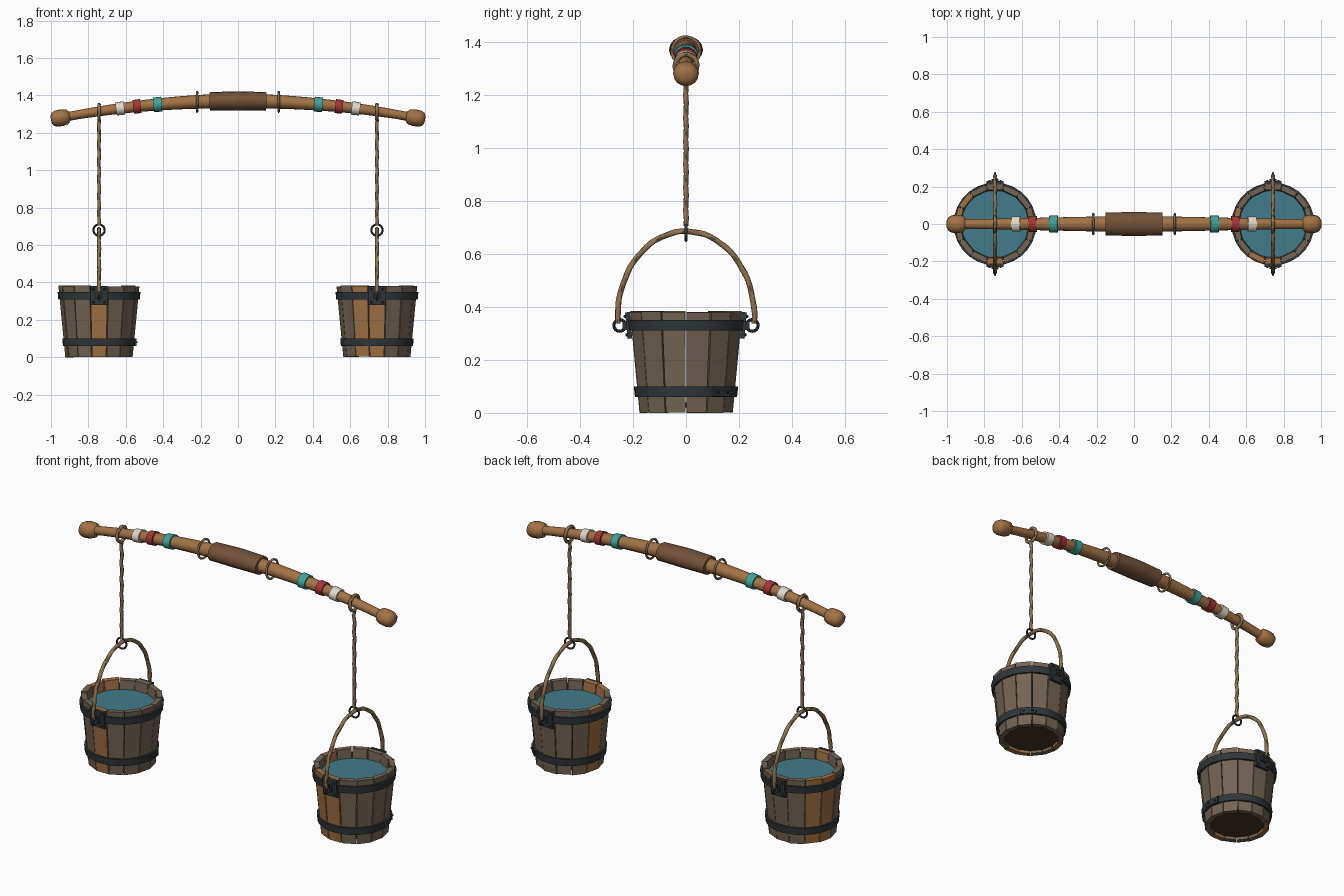
import bpy, bmesh, random
from math import sin, cos, pi, radians, tau
from mathutils import Vector, Matrix

random.seed(4)
if "Cube" in bpy.data.objects:
    bpy.data.objects.remove(bpy.data.objects["Cube"])


def material(name, *rgb):
    m = bpy.data.materials.new(name)
    m.use_nodes = True
    m.diffuse_color = (*rgb, 1)
    m.node_tree.nodes["Principled BSDF"].inputs["Base Color"].default_value = (*rgb, 1)
    return m


HONEY = material("honey wood", 0.36, 0.17, 0.06)
GREY = material("weathered wood", 0.175, 0.13, 0.09)
DARK = material("dark wood", 0.06, 0.035, 0.02)
LEATHER = material("leather wrap", 0.17, 0.085, 0.042)
ROPE = material("rope", 0.27, 0.175, 0.085)
IRON = material("iron", 0.03, 0.038, 0.042)
WATER = material("water", 0.055, 0.2, 0.26)
TEAL = material("teal band", 0.05, 0.36, 0.33)
RED = material("red band", 0.38, 0.035, 0.035)
WHITE = material("white band", 0.75, 0.7, 0.6)


def finish(name, bm, mats, smooth=None):
    bmesh.ops.recalc_face_normals(bm, faces=bm.faces[:])
    mesh = bpy.data.meshes.new(name)
    bm.to_mesh(mesh)
    bm.free()
    for m in mats:
        mesh.materials.append(m)
    ob = bpy.data.objects.new(name, mesh)
    bpy.context.collection.objects.link(ob)
    if smooth:
        bpy.ops.object.select_all(action="DESELECT")
        ob.select_set(True)
        bpy.context.view_layer.objects.active = ob
        bpy.ops.object.shade_smooth_by_angle(angle=radians(smooth))
    return ob


def sweep(name, path, radius, side, mat, segs=12, flat=1.0, closed=False, lobes=0.0):
    """Tube along a planar path; side is the plane normal, lobes adds rope strands."""
    bm = bmesh.new()
    side = Vector(side)
    path = [Vector(p) for p in path]
    n = len(path)
    rings = []
    for i, p in enumerate(path):
        a, b = (i - 1, (i + 1) % n) if closed else (max(i - 1, 0), min(i + 1, n - 1))
        up = side.cross(path[b] - path[a]).normalized()
        r = radius(i) if callable(radius) else radius
        ring = []
        for k in range(segs):
            t = tau * k / segs
            rr = r * (1 + lobes * cos(3 * t - i * pi / 3))
            ring.append(bm.verts.new(p + side * cos(t) * rr * flat + up * sin(t) * rr))
        rings.append(ring)
    for i in range(n if closed else n - 1):
        r0, r1 = rings[i], rings[(i + 1) % n]
        for k in range(segs):
            j = (k + 1) % segs
            bm.faces.new((r0[k], r0[j], r1[j], r1[k]))
    if not closed:
        bm.faces.new(rings[0])
        bm.faces.new(rings[-1])
    return finish(name, bm, [mat], 45)


def circle(center, radius, u, v, n=24):
    c, u, v = Vector(center), Vector(u), Vector(v)
    return [c + (u * cos(tau * i / n) + v * sin(tau * i / n)) * radius for i in range(n)]


X, Y, Z = (1, 0, 0), (0, 1, 0), (0, 0, 1)


# Carrying pole
def pole_z(x):
    return 1.37 - 0.1 * x * x


def pole_r(x):
    return 0.041 - 0.02 * abs(x)


def pole_piece(name, x0, x1, extra, mat, flat=1.15, steps=4):
    xs = [x0 + (x1 - x0) * i / steps for i in range(steps + 1)]
    return sweep(name, [(x, 0, pole_z(x)) for x in xs],
                 lambda i: pole_r(xs[i]) + extra, Y, mat, 16, flat)


knob = [(0.9, 0.024), (0.913, 0.04), (0.94, 0.045), (0.97, 0.044), (0.99, 0.036), (1.0, 0.018)]
half = [(x / 20, pole_r(x / 20)) for x in range(1, 18)] + knob
profile = [(-x, r) for x, r in reversed(half)] + [(0, pole_r(0))] + half
sweep("carrying_pole", [(x, 0, pole_z(x)) for x, r in profile],
      lambda i: profile[i][1], Y, HONEY, 16, 1.08)
pole_piece("grip_wrap", -0.152, 0.152, 0.011, LEATHER, 1.24, 8)


def add_box(bm, size, matrix):
    bmesh.ops.create_cube(bm, size=1, matrix=matrix @ Matrix.Diagonal((*size, 1)))


def add_rivet(bm, matrix):
    bmesh.ops.create_cone(bm, cap_ends=True, segments=8, radius1=0.007, radius2=0.004,
                          depth=0.008, matrix=matrix @ Matrix.Rotation(pi / 2, 4, "Y"))


def wood_r(z):
    return 0.18 + 0.037 * z / 0.385


def staves(name, cx, honey):
    bm = bmesh.new()
    step = tau / 14
    for k in range(14):
        lo, hi = random.uniform(0, 0.004), random.uniform(0.378, 0.385)
        gap = random.uniform(0.006, 0.014)
        bulge = random.uniform(-0.002, 0.001)
        corners = []
        for z in (lo, hi):
            for thick in (0, 0.03):
                for a in (k * step + gap, (k + 1) * step - gap):
                    r = wood_r(z) + bulge - thick
                    corners.append(bm.verts.new((cx + r * cos(a), r * sin(a), z)))
        a, b, c, d, e, f, g, h = corners
        for quad in ((a, b, d, c), (e, f, h, g), (a, b, f, e),
                     (c, d, h, g), (a, c, g, e), (b, d, h, f)):
            bm.faces.new(quad).material_index = int(k in honey)
    finish(name, bm, [GREY, HONEY])


def hoop(name, cx, z, extra):
    bm = bmesh.new()
    rings = []
    for dz, dr in ((-0.02, extra), (0.02, extra), (0.02, -0.008), (-0.02, -0.008)):
        r = wood_r(z + dz) + dr
        rings.append([bm.verts.new((cx + r * cos(tau * k / 28), r * sin(tau * k / 28), z + dz))
                      for k in range(28)])
    for i in range(4):
        for k in range(28):
            j, m = (k + 1) % 28, (i + 1) % 4
            bm.faces.new((rings[i][k], rings[i][j], rings[m][j], rings[m][k]))
    finish(name, bm, [IRON], 30)


def disc(name, cx, z, radius, depth, mat):
    bm = bmesh.new()
    bmesh.ops.create_cone(bm, cap_ends=True, segments=28, radius1=radius, radius2=radius,
                          depth=depth, matrix=Matrix.Translation((cx, 0, z)))
    finish(name, bm, [mat])


for side, s, honey, lap in (("left", 1, (6, 9, 10), 45), ("right", -1, (5, 6, 10), 5)):
    cx = 0.743 * s

    # Painted bands and grip loop on the pole
    for label, x, w, mat in (("teal", 0.43, 0.045, TEAL), ("red", 0.54, 0.04, RED),
                             ("white", 0.63, 0.045, WHITE)):
        pole_piece(f"{side}_{label}_band", s * x - w / 2, s * x + w / 2, 0.007, mat)
    sweep(f"{side}_grip_loop", circle((0.218 * s, 0, pole_z(0.218)), 0.053, Y, Z), 0.006,
          X, ROPE, 9, closed=True, lobes=0.12)

    # Hanging rope
    sweep(f"{side}_pole_loop", circle((cx, 0, 1.31), 0.042, Y, Z), 0.009,
          X, ROPE, 9, closed=True, lobes=0.12)
    sweep(f"{side}_hanging_rope", [(cx + 0.002 * sin(i), 0, 0.705 + 0.0145 * i) for i in range(40)],
          0.0095, X, ROPE, 9, lobes=0.15)
    sweep(f"{side}_hanging_ring", circle((cx, 0, 0.68), 0.03, X, Z), 0.0055,
          Y, IRON, 8, closed=True)

    # Bucket
    staves(f"{side}_bucket_staves", cx, honey)
    disc(f"{side}_bucket_bottom", cx, 0.03, 0.157, 0.02, DARK)
    disc(f"{side}_water", cx, 0.325, 0.18, 0.01, WATER)
    hoop(f"{side}_upper_hoop", cx, 0.33, 0.008)
    hoop(f"{side}_lower_hoop", cx, 0.08, 0.007)

    # Riveted overlap on the lower hoop
    bm = bmesh.new()
    frame = Matrix.Translation((cx, 0, 0.08)) @ Matrix.Rotation(radians(lap), 4, "Z")
    add_box(bm, (0.012, 0.09, 0.038), frame @ Matrix.Translation((0.19, 0, 0)))
    for y in (-0.025, 0.025):
        add_rivet(bm, frame @ Matrix.Translation((0.199, y, 0)))
    finish(f"{side}_hoop_overlap", bm, [IRON])

    # Handle mounts with their rings
    for end, angle in (("front", -pi / 2), ("back", pi / 2)):
        bm = bmesh.new()
        frame = Matrix.Translation((cx, 0, 0.33)) @ Matrix.Rotation(angle, 4, "Z")
        lean = frame @ Matrix.Translation((0.216, 0, 0)) @ Matrix.Rotation(0.09, 4, "Y")
        add_box(bm, (0.018, 0.09, 0.1), lean)
        for y in (-0.03, 0.03):
            for z in (-0.035, 0.035):
                add_rivet(bm, lean @ Matrix.Translation((0.012, y, z)))
        for y in (-0.014, 0.014):
            add_box(bm, (0.02, 0.01, 0.035), frame @ Matrix.Translation((0.23, y, 0)))
        finish(f"{side}_{end}_mount", bm, [IRON])
        y = 0.25 * sin(angle)
        sweep(f"{side}_{end}_mount_ring", circle((cx, y, 0.33), 0.022, Y, Z, 16), 0.006,
              X, IRON, 8, closed=True)

    # Arched rope handle
    arc = [radians(-4 + 188 * i / 48) for i in range(49)]
    sweep(f"{side}_handle", [(cx, 0.258 * cos(t), 0.36 + 0.325 * sin(t)) for t in arc],
          0.0105, X, ROPE, 9, lobes=0.15)
